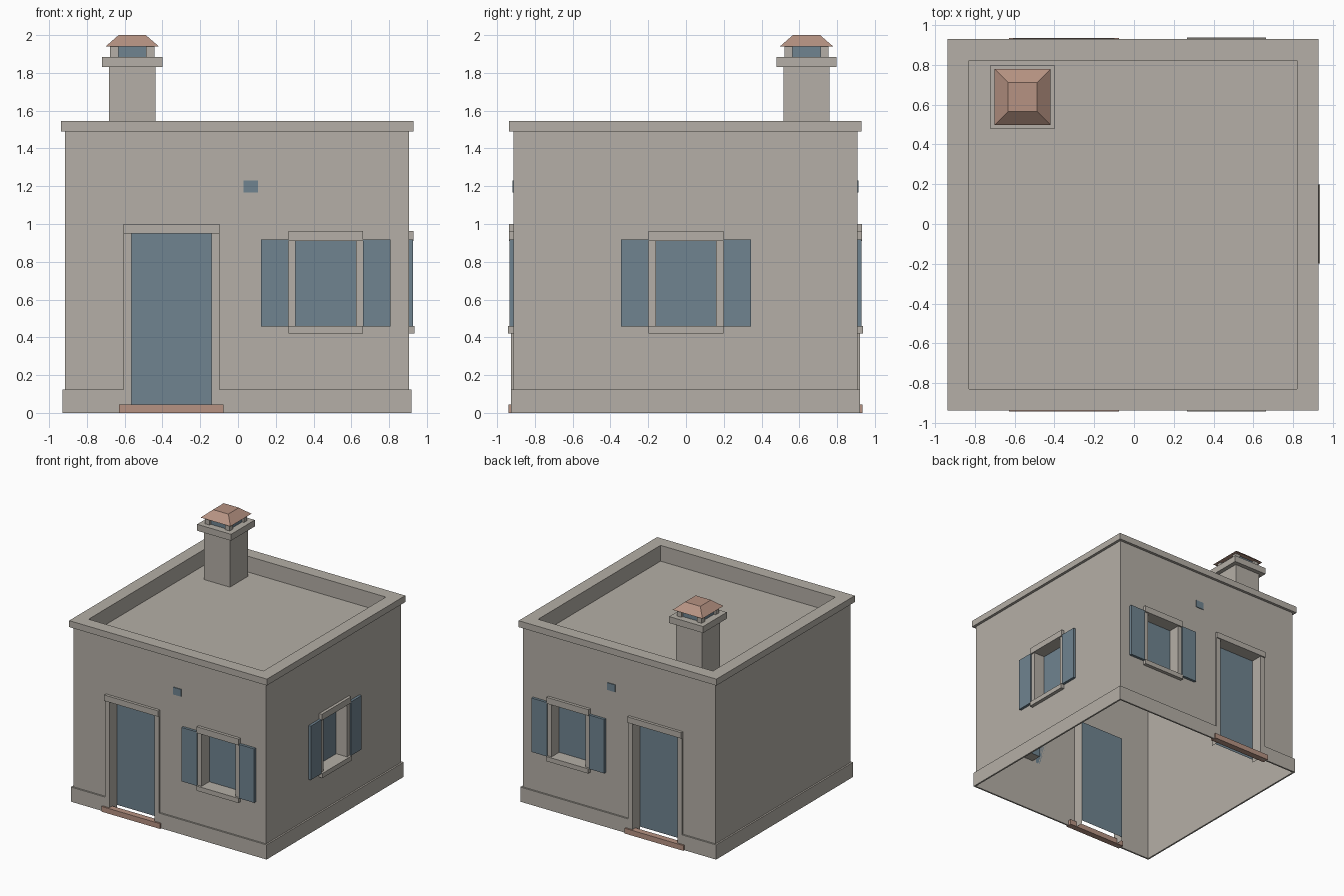
import bpy, bmesh

cube = bpy.data.objects.get("Cube")
if cube:
    bpy.data.objects.remove(cube)


def material(name, rgb):
    m = bpy.data.materials.new(name)
    m.use_nodes = True
    m.diffuse_color = (*rgb, 1)
    m.node_tree.nodes["Principled BSDF"].inputs["Base Color"].default_value = (*rgb, 1)
    return m


PLASTER = material("warm_grey_plaster", (0.46, 0.43, 0.385))
BLUE = material("slate_blue_paint", (0.16, 0.23, 0.28))
CLAY = material("terracotta", (0.47, 0.29, 0.225))

CX, CY, HALF = -0.005, -0.003, 0.91
WALL_TOP, ROOF_Z, RECESS = 1.49, 1.41, 0.09

# Each side maps (along, outward from the wall plane, height) to the world
SIDES = {
    "front": lambda u, o, z: (u, CY - HALF - o, z),
    "back": lambda u, o, z: (u, CY + HALF + o, z),
    "right": lambda u, o, z: (CX - HALF - o, u, z),
    "left": lambda u, o, z: (CX + HALF + o, u, z),
}


def finish(name, bm, mat, recalc=True):
    bmesh.ops.remove_doubles(bm, verts=bm.verts, dist=0.0001)
    if recalc:
        bmesh.ops.recalc_face_normals(bm, faces=bm.faces)
    me = bpy.data.meshes.new(name)
    bm.to_mesh(me)
    bm.free()
    me.materials.append(mat)
    ob = bpy.data.objects.new(name, me)
    bpy.context.collection.objects.link(ob)
    return ob


def quad(bm, points):
    return bm.faces.new([bm.verts.new(p) for p in points])


def stack(name, cx, cy, levels, mat, close_bottom=True):
    """Skin square rings given as (half width, height), then cap the top."""
    bm = bmesh.new()
    rings = [[bm.verts.new((cx + sx * h, cy + sy * h, z))
              for sx, sy in ((-1, -1), (1, -1), (1, 1), (-1, 1))] for h, z in levels]
    for a, b in zip(rings, rings[1:]):
        for i in range(4):
            j = (i + 1) % 4
            bm.faces.new((a[i], a[j], b[j], b[i]))
    bm.faces.new(rings[-1])
    if close_bottom:
        bm.faces.new(rings[0][::-1])
    return finish(name, bm, mat, recalc=False)


def block(name, side, u, o, z, mat):
    """Box on a wall, with ranges along it, outward from it and in height."""
    bm = bmesh.new()
    bmesh.ops.create_cube(bm, size=1)
    for v in bm.verts:
        a, b, c = (r[0] if k < 0 else r[1] for r, k in zip((u, o, z), v.co))
        v.co = SIDES[side](a, b, c)
    return finish(f"{side}_{name}", bm, mat)


# Openings as (u0, u1, z0, z1)
DOOR = (-0.565, -0.14, 0.0, 0.95)
WINDOW = (0.305, 0.625, 0.46, 0.91)
SIDE_WINDOW = (-0.16, 0.16, 0.46, 0.91)
OPENINGS = {"front": [DOOR, WINDOW], "back": [DOOR, WINDOW],
            "left": [SIDE_WINDOW], "right": []}

# Thin wall shell with open bottom and recessed openings
bm = bmesh.new()
heights = sorted({0.0, WALL_TOP} | {z for o in (DOOR, WINDOW) for z in o[2:]})
for side, holes in OPENINGS.items():
    at = SIDES[side]
    c = CX if side in ("front", "back") else CY
    cuts = sorted({c - HALF, c + HALF} | {u for h in holes for u in h[:2]})
    for a, b in zip(cuts, cuts[1:]):
        for lo, hi in zip(heights, heights[1:]):
            if any(h[0] <= a and b <= h[1] and h[2] <= lo and hi <= h[3] for h in holes):
                continue
            quad(bm, [at(a, 0, lo), at(b, 0, lo), at(b, 0, hi), at(a, 0, hi)])
    for u0, u1, z0, z1 in holes:
        rim = [(u0, z0), (u0, z1), (u1, z1), (u1, z0)]
        edges = list(zip(rim, rim[1:]))
        if z0 > 0:
            edges.append((rim[3], rim[0]))
        for (a, za), (b, zb) in edges:
            quad(bm, [at(a, 0, za), at(b, 0, zb), at(b, -RECESS, zb), at(a, -RECESS, za)])
finish("walls", bm, PLASTER)

# Cornice, parapet and sunken flat roof
stack("cornice_and_roof", CX, CY,
      [(HALF, WALL_TOP), (0.933, WALL_TOP), (0.933, 1.545), (0.825, 1.545), (0.825, ROOF_Z)],
      PLASTER, close_bottom=False)


def panel(name, side, hole, bottom):
    """Painted sheet at the back of a recess."""
    u0, u1, _, z1 = hole
    at = SIDES[side]
    bm = bmesh.new()
    f = quad(bm, [at(u0, -RECESS, bottom), at(u1, -RECESS, bottom),
                  at(u1, -RECESS, z1), at(u0, -RECESS, z1)])
    f.normal_update()
    f_out = [p - q for p, q in zip(at(0, 1, 0), at(0, 0, 0))]
    if sum(p * q for p, q in zip(f.normal, f_out)) < 0:
        f.normal_flip()
    finish(f"{side}_{name}", bm, BLUE, recalc=False)


def window(side, hole):
    u0, u1, z0, z1 = hole
    w0, w1 = u0 - 0.038, u1 + 0.038
    panel("window_pane", side, hole, z0)
    block("window_sill", side, (w0, w1), (0, 0.03), (z0 - 0.04, z0), PLASTER)
    block("window_lintel", side, (w0, w1), (0, 0.025), (z1, z1 + 0.053), PLASTER)
    for tag, inner, outer, far in (("a", u0, w0, w0 - 0.145), ("b", u1, w1, w1 + 0.145)):
        block(f"window_jamb_{tag}", side, sorted((inner, outer)), (0, 0.012), (z0, z1), PLASTER)
        block(f"shutter_{tag}", side, sorted((outer, far)), (0, 0.022),
              (z0 - 0.003, z1 + 0.007), BLUE)


def door(side):
    u0, u1, _, z1 = DOOR
    d0, d1 = u0 - 0.042, u1 + 0.042
    panel("door_panel", side, DOOR, 0.03)
    block("door_lintel", side, (d0, d1), (0, 0.024), (z1, 1.0), PLASTER)
    block("door_jamb_a", side, (d0, u0), (0, 0.014), (0, z1), PLASTER)
    block("door_jamb_b", side, (u1, d1), (0, 0.014), (0, z1), PLASTER)
    block("doorstep", side, (d0 - 0.022, d1 + 0.022), (-0.025, 0.028), (0, 0.045), CLAY)
    # Plinth stops at the door surround
    end = HALF + 0.014
    block("plinth_a", side, (CX - end, d0), (0, 0.014), (0, 0.125), PLASTER)
    block("plinth_b", side, (d1, CX + end), (0, 0.014), (0, 0.125), PLASTER)
    block("vent", side, (0.03, 0.105), (0, 0.006), (1.168, 1.23), BLUE)


for s in ("front", "back"):
    door(s)
    window(s, WINDOW)
window("left", SIDE_WINDOW)
for s in ("left", "right"):
    block("plinth", s, (CY - HALF, CY + HALF), (0, 0.014), (0, 0.125), PLASTER)

# Chimney
KX, KY = -0.56, 0.638
stack("chimney_shaft", KX, KY, [(0.123, ROOF_Z), (0.123, 1.83)], PLASTER)
stack("chimney_slab", KX, KY, [(0.16, 1.83), (0.16, 1.885)], PLASTER)
stack("chimney_vent_core", KX, KY, [(0.1, 1.885), (0.1, 1.94)], BLUE)
for i, (sx, sy) in enumerate(((-1, -1), (1, -1), (1, 1), (-1, 1))):
    stack(f"chimney_post_{i + 1}", KX + sx * 0.095, KY + sy * 0.095,
          [(0.022, 1.885), (0.022, 1.94)], PLASTER)
stack("chimney_cap", KX, KY, [(0.141, 1.94), (0.072, 2.0)], CLAY)
